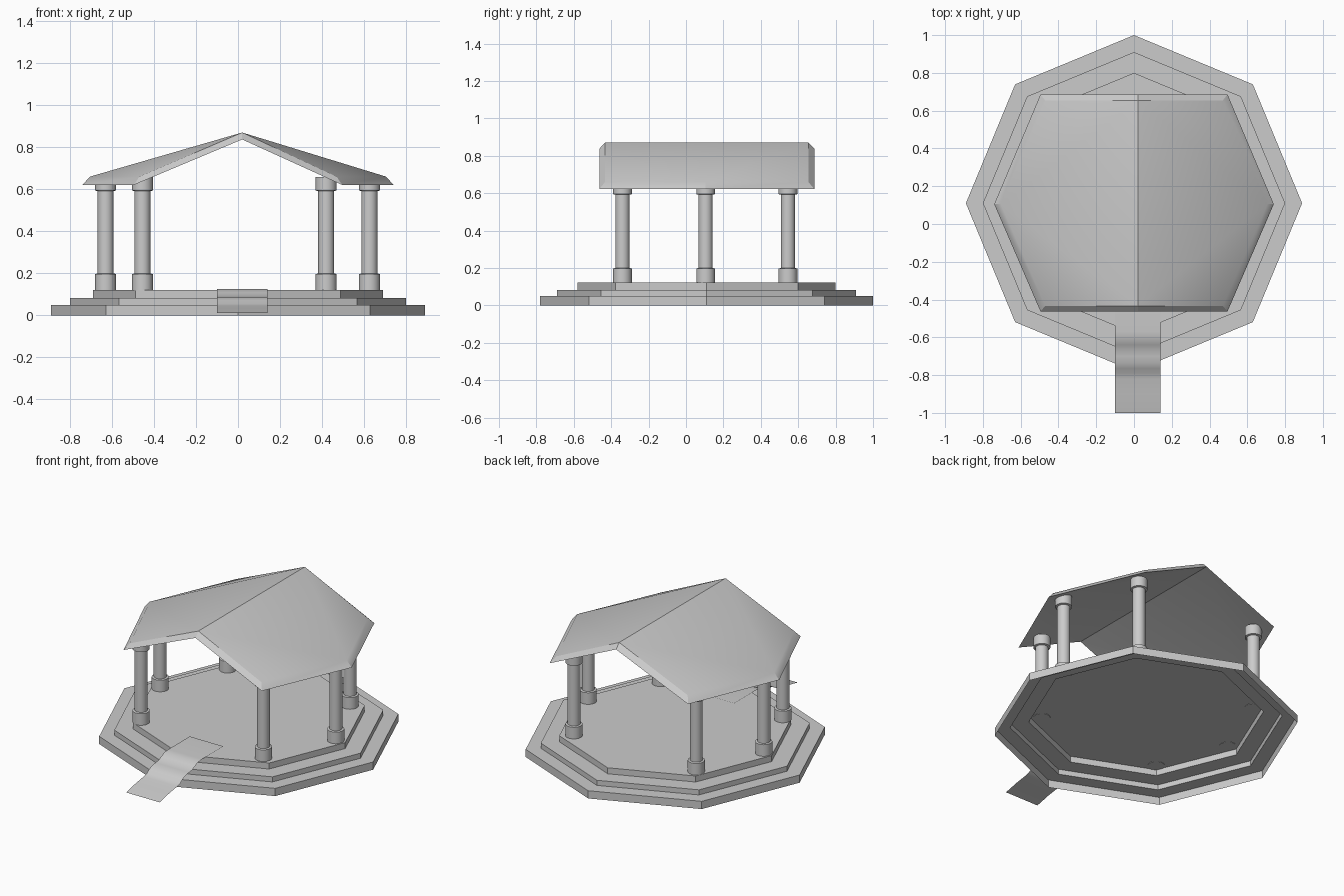
import bpy, math

if "Cube" in bpy.data.objects:
    bpy.data.objects.remove(bpy.data.objects["Cube"])

CY = 0.11  # centre of the pavilion along y


def make(name, verts, faces, smooth=None):
    mesh = bpy.data.meshes.new(name)
    mesh.from_pydata(verts, [], faces)
    mesh.update()
    ob = bpy.data.objects.new(name, mesh)
    bpy.context.collection.objects.link(ob)
    if smooth:
        bpy.ops.object.select_all(action='DESELECT')
        ob.select_set(True)
        bpy.context.view_layer.objects.active = ob
        bpy.ops.object.shade_smooth_by_angle(angle=math.radians(smooth))
    return ob


def lathe(name, profile, sides, x, y, cap_bottom=True, smooth=None):
    verts = [(x + r * math.cos(2 * math.pi * i / sides),
              y + r * math.sin(2 * math.pi * i / sides), z)
             for r, z in profile for i in range(sides)]
    faces = []
    for k in range(len(profile) - 1):
        for i in range(sides):
            j = (i + 1) % sides
            faces.append((k * sides + i, k * sides + j,
                          (k + 1) * sides + j, (k + 1) * sides + i))
    top = (len(profile) - 1) * sides
    faces.append(tuple(range(top, top + sides)))
    if cap_bottom:
        faces.append(tuple(reversed(range(sides))))
    return make(name, verts, faces, smooth)


# Stepped octagonal base, hollow and open underneath
steps = [(0.89, 0), (0.89, 0.05), (0.80, 0.05), (0.80, 0.083),
         (0.69, 0.083), (0.69, 0.122)]
lathe("stepped_base", steps, 8, 0, CY, cap_bottom=False)

# Six columns with plinth and capital
column = [(0.05, 0.12), (0.05, 0.197), (0.038, 0.2),
          (0.038, 0.592), (0.05, 0.595), (0.05, 0.66)]
spots = {"left": (-0.63, 0.105), "right": (0.626, 0.105),
         "front_left": (-0.455, -0.34), "front_right": (0.42, -0.34),
         "back_left": (-0.455, 0.545), "back_right": (0.42, 0.545)}
for label, (x, y) in spots.items():
    lathe(label + "_column", column, 32, x, y, smooth=40)


# Roof: a folded hexagonal plate with a sloping rim
def roof_ring(corner, side, y0, y1, eave, ridge):
    return [(0.02, y0, ridge), (corner, y0, eave), (side, 0.105, eave),
            (corner, y1, eave), (0.02, y1, ridge), (-corner, y1, eave),
            (-side, 0.105, eave), (-corner, y0, eave)]


verts = (roof_ring(0.495, 0.74, -0.463, 0.686, 0.622, 0.838)
         + roof_ring(0.47, 0.705, -0.433, 0.654, 0.661, 0.871))
fan = [(0, 1, 2), (0, 2, 4), (2, 3, 4), (4, 5, 6), (4, 6, 0), (6, 7, 0)]
faces = [tuple(i + 8 for i in f) for f in fan]
faces += [tuple(reversed(f)) for f in fan]
faces += [(i, (i + 1) % 8, (i + 1) % 8 + 8, i + 8) for i in range(8)]
make("roof", verts, faces, smooth=30)

# Thin walkway sheet draped over the front steps
path = [(-0.35, 0.126), (-0.57, 0.126), (-0.61, 0.122), (-0.64, 0.108),
        (-0.665, 0.095), (-0.70, 0.09), (-0.735, 0.085), (-0.765, 0.072),
        (-0.79, 0.055), (-0.82, 0.046), (-0.90, 0.034), (-1.0, 0.012)]
verts = [(x, y, z) for y, z in path for x in (-0.1, 0.14)]
faces = [(2 * i, 2 * i + 2, 2 * i + 3, 2 * i + 1) for i in range(len(path) - 1)]
make("walkway", verts, faces, smooth=60)
